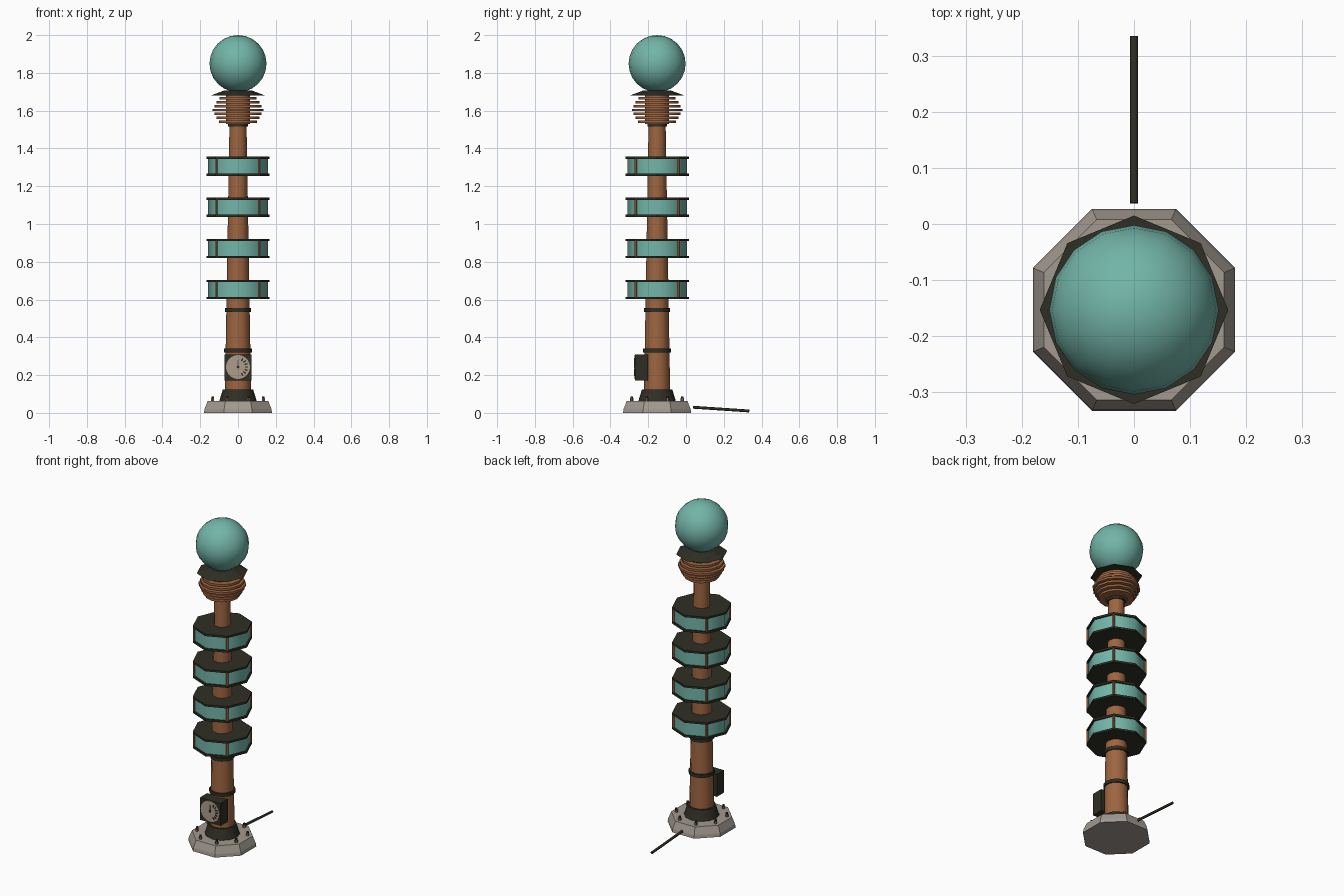
import bpy, math
from math import pi, cos, sin
from mathutils import Vector

cube = bpy.data.objects.get("Cube")
if cube:
    bpy.data.objects.remove(cube, do_unlink=True)

CY = -0.153  # y of the column axis


def material(name, rgb):
    m = bpy.data.materials.new(name)
    m.use_nodes = True
    m.diffuse_color = (*rgb, 1)
    m.node_tree.nodes["Principled BSDF"].inputs["Base Color"].default_value = (*rgb, 1)
    return m


COPPER = material("copper", (0.34, 0.13, 0.052))
IRON = material("dark iron", (0.028, 0.028, 0.018))
TEAL = material("teal glass", (0.17, 0.46, 0.39))
STONE = material("grey stone", (0.36, 0.32, 0.28))
DIAL = material("dial face", (0.42, 0.34, 0.26))
BLUE = material("blue needle", (0.06, 0.16, 0.25))


def finish(ob, name, mat, smooth=None):
    ob.name = name
    ob.data.materials.append(mat)
    if smooth:
        bpy.ops.object.shade_smooth_by_angle(angle=math.radians(smooth))
    return ob


def turned(name, mat, profile, sides, turn=0.0, smooth=None):
    """Closed solid of revolution about the column axis from (radius, z) points."""
    verts, faces = [], []
    for r, z in profile:
        for i in range(sides):
            a = turn + 2 * pi * i / sides
            verts.append((r * cos(a), CY + r * sin(a), z))
    for k in range(len(profile) - 1):
        for i in range(sides):
            j = (i + 1) % sides
            faces.append((k * sides + i, k * sides + j, (k + 1) * sides + j, (k + 1) * sides + i))
    faces.append(tuple(reversed(range(sides))))
    faces.append(tuple(range((len(profile) - 1) * sides, len(profile) * sides)))
    me = bpy.data.meshes.new(name)
    me.from_pydata(verts, [], faces)
    ob = bpy.data.objects.new(name, me)
    bpy.context.collection.objects.link(ob)
    bpy.ops.object.select_all(action="DESELECT")
    ob.select_set(True)
    bpy.context.view_layer.objects.active = ob
    return finish(ob, name, mat, smooth)


def rod(name, mat, a, b, r, sides=8):
    a, b = Vector(a), Vector(b)
    bpy.ops.mesh.primitive_cylinder_add(vertices=sides, radius=r, depth=(b - a).length,
                                        location=(a + b) / 2)
    ob = bpy.context.object
    ob.rotation_euler = (b - a).to_track_quat("Z", "Y").to_euler()
    return finish(ob, name, mat, 50)


def box(name, mat, centre, size, roll=0.0):
    bpy.ops.mesh.primitive_cube_add(size=1, location=centre, rotation=(0, roll, 0))
    ob = bpy.context.object
    ob.scale = size
    return finish(ob, name, mat)


def around(radius, angle, z):
    return (radius * cos(angle), CY + radius * sin(angle), z)


# Stone base with bolts and an iron collar
turned("base", STONE, [(0.195, 0), (0.192, 0.02), (0.174, 0.063)], 8, pi / 8)
for i in range(8):
    a = pi / 8 + i * pi / 4
    rod("base_bolt", COPPER, around(0.145, a, 0.055), around(0.145, a, 0.078), 0.009, 6)
    rod("bolt_head", IRON, around(0.145, a, 0.078), around(0.145, a, 0.088), 0.007, 6)
turned("foot_collar", IRON, [(0.1, 0.06), (0.08, 0.125)], 12, 0, 40)

# Tapered column and its bands
turned("column", COPPER, [(0.07, 0.06), (0.045, 1.54)], 12, 0, 40)
for r, z in ((0.074, 0.33), (0.069, 0.545), (0.052, 1.525)):
    turned("column_band", IRON, [(r, z - 0.01), (r, z + 0.01)], 12, 0, 40)

# Four glass drums between iron plates
for n in range(4):
    z = 0.653 + n * 0.2175
    turned("glass_drum", TEAL, [(0.158, z - 0.045), (0.158, z + 0.045)], 8, 0, 50)
    for s in (-1, 1):
        turned("drum_plate", IRON, [(0.168, z + s * 0.045 - 0.006), (0.168, z + s * 0.045 + 0.006)], 8)
    for i in range(4):
        a = pi / 4 + i * pi / 2
        rod("drum_post", COPPER, around(0.161, a, z - 0.04), around(0.161, a, z + 0.04), 0.007, 6)

# Stacked copper fins
turned("fin_core", COPPER, [(0.064, 1.53), (0.064, 1.69)], 12, 0, 40)
for i, r in enumerate((0.1, 0.114, 0.125, 0.134, 0.125, 0.114, 0.098)):
    z = 1.542 + i * 0.0205
    turned("copper_fin", COPPER, [(r, z - 0.0065), (r, z + 0.0065)], 12, 0, 40)

# Flared cap and globe
turned("globe_cap", IRON, [(0.145, 1.68), (0.075, 1.706)], 8)
bpy.ops.mesh.primitive_uv_sphere_add(segments=16, ring_count=12, radius=0.151, location=(0, CY, 1.849))
finish(bpy.context.object, "globe", TEAL, 60)

# Gauge with dial, ticks and needle
GZ, GY = 0.24, -0.27
box("gauge_box", IRON, (0, -0.235, GZ), (0.142, 0.07, 0.138))
rod("gauge_dial", DIAL, (0, GY + 0.002, GZ + 0.003), (0, GY - 0.003, GZ + 0.003), 0.064, 20)
for i in range(7):
    a = math.radians(-60 + 20 * i)
    box("dial_tick", IRON, (0.045 * cos(a), GY - 0.004, GZ + 0.003 + 0.045 * sin(a)),
        (0.016, 0.003, 0.007), -a)
box("gauge_needle", BLUE, (0, GY - 0.004, GZ + 0.018), (0.006, 0.003, 0.045))
rod("needle_hub", IRON, (0, GY, GZ + 0.003), (0, GY - 0.006, GZ + 0.003), 0.008, 8)

# Loose cable lying behind the base
rod("ground_cable", IRON, (0, 0.037, 0.03), (0, 0.335, 0.01), 0.0075, 8)
